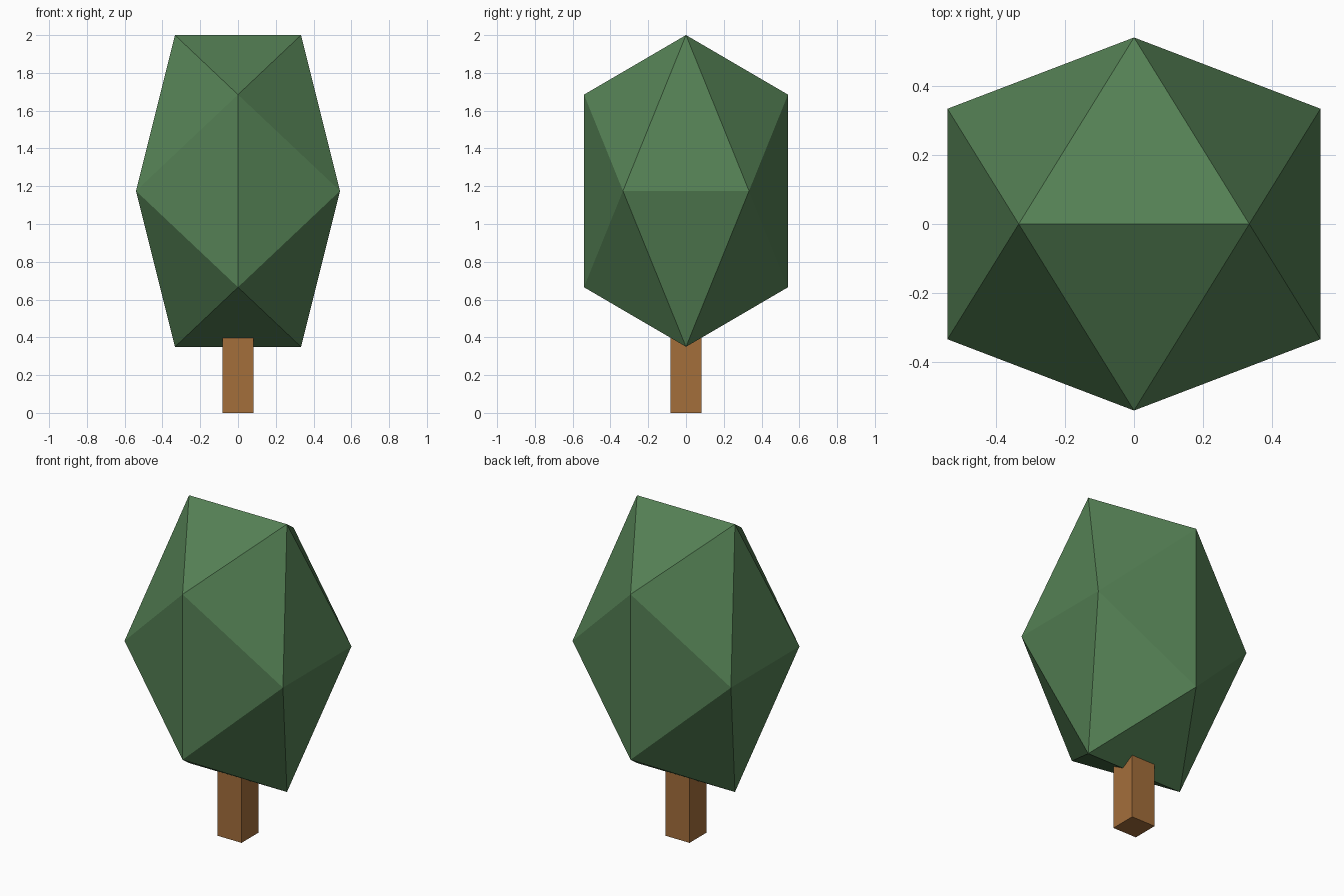
import bpy
import bmesh
from mathutils import Matrix, Vector

if "Cube" in bpy.data.objects:
    bpy.data.objects.remove(bpy.data.objects["Cube"], do_unlink=True)


def material(name, rgb):
    mat = bpy.data.materials.new(name)
    mat.use_nodes = True
    color = (*rgb, 1.0)
    mat.diffuse_color = color
    mat.node_tree.nodes["Principled BSDF"].inputs["Base Color"].default_value = color
    return mat


def finish(name, bm, mat):
    bmesh.ops.recalc_face_normals(bm, faces=bm.faces)
    mesh = bpy.data.meshes.new(name)
    bm.to_mesh(mesh)
    bm.free()
    mesh.materials.append(mat)
    obj = bpy.data.objects.new(name, mesh)
    bpy.context.collection.objects.link(obj)
    return obj


# Foliage: a stretched icosahedron with an edge along the top
LONG, SHORT, STRETCH, CENTRE = 0.54, 0.3337, 1.528, 1.175
bm = bmesh.new()
for a in (-SHORT, SHORT):
    for b in (-LONG, LONG):
        for corner in ((a, 0, b), (0, b, a), (b, a, 0)):
            x, y, z = corner
            bm.verts.new(Vector((x, y, z * STRETCH + CENTRE)))
bmesh.ops.convex_hull(bm, input=bm.verts)
finish("foliage", bm, material("leaf green", (0.089, 0.216, 0.089)))

# Trunk: a square post running up into the foliage
WIDTH, HEIGHT = 0.163, 0.5
bm = bmesh.new()
bmesh.ops.create_cube(
    bm, size=1,
    matrix=Matrix.Translation((0, 0, HEIGHT / 2)) @ Matrix.Diagonal((WIDTH, WIDTH, HEIGHT, 1)))
finish("trunk", bm, material("bark brown", (0.37, 0.158, 0.044)))
